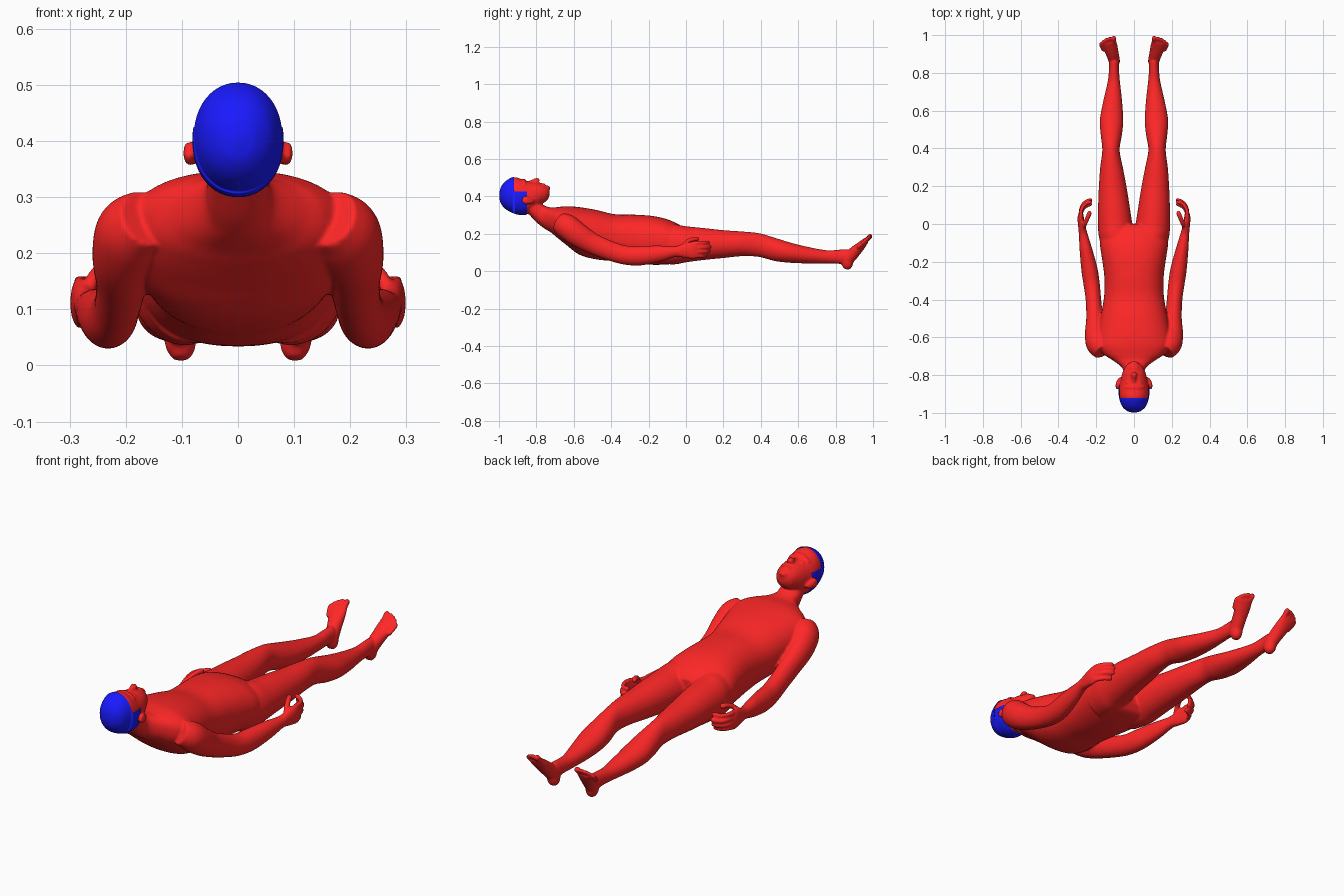
import bpy, bmesh
from math import cos, sin, tau
from mathutils import Vector


def material(name, color):
    m = bpy.data.materials.new(name)
    m.diffuse_color = color
    return m


def spline(pts, steps):
    # Catmull-Rom through (x, y, z, radius_a, radius_b) stations
    p = [Vector(q) for q in pts]
    p = [p[0] * 2 - p[1]] + p + [p[-1] * 2 - p[-2]]
    out = []
    for i in range(1, len(p) - 2):
        a, b, c, d = p[i - 1:i + 3]
        for k in range(steps):
            t = k / steps
            out.append((b * 2 + (c - a) * t + (a * 2 - b * 5 + c * 4 - d) * t * t
                        + (b * 3 - a - c * 3 + d) * t ** 3) * 0.5)
    return out + [p[-2]]


def loft(bm, pts, s=1, axis=None, power=2.0, n=32, steps=5):
    rows = spline([(q[0] * s, *q[1:]) for q in pts], steps)
    pos = [Vector(r[:3]) for r in rows]
    rings = []
    for i, r in enumerate(rows):
        t = axis or (pos[min(i + 1, len(pos) - 1)] - pos[max(i - 1, 0)]).normalized()
        ref = Vector((0, 0, 1)) if abs(t.x) > 0.85 else Vector((1, 0, 0))
        side = (ref - t * ref.dot(t)).normalized()
        nor = t.cross(side)
        ring = []
        for k in range(n):
            c, d = cos(tau * k / n), sin(tau * k / n)
            e = 2 / power
            c = abs(c) ** e * (1 if c > 0 else -1)
            d = abs(d) ** e * (1 if d > 0 else -1)
            ring.append(bm.verts.new(pos[i] + side * c * max(r[3], .001) + nor * d * max(r[4], .001)))
        rings.append(ring)
    for a, b in zip(rings, rings[1:]):
        for k in range(n):
            bm.faces.new((a[k], a[k - 1], b[k - 1], b[k]))
    bm.faces.new(rings[0])
    bm.faces.new(rings[-1][::-1])


def digit(bm, pts, r, s):
    # finger or toe with rounded ends
    path = [(*p, r, r) for p in pts]
    tip = Vector(pts[-1]) + (Vector(pts[-1]) - Vector(pts[-2])).normalized() * r * .8
    loft(bm, path + [(*tip, r * .4, r * .4)], s, n=14, steps=4)


def ball(bm, c, r):
    x, y, z = c
    loft(bm, [(x, y + r[1] * u, z, r[0] * (1 - u * u) ** .5, r[2] * (1 - u * u) ** .5)
              for u in (-1, -.9, -.6, 0, .6, .9, 1)], axis=Y, n=20, steps=3)


def finish(bm, name, mat):
    bmesh.ops.recalc_face_normals(bm, faces=bm.faces)
    for f in bm.faces:
        f.smooth = True
    me = bpy.data.meshes.new(name)
    bm.to_mesh(me)
    bm.free()
    me.materials.append(mat)
    ob = bpy.data.objects.new(name, me)
    bpy.context.collection.objects.link(ob)
    return ob


def sections(rows, grow=0):
    # (y, x centre, half width, z bottom, z top) -> stations
    return [(x, y, (lo + hi) / 2, w + grow, (hi - lo) / 2 + grow) for y, x, w, lo, hi in rows]


Y = Vector((0, 1, 0))
HEAD = [(-.998, 0, .008, .395, .412), (-.99, 0, .033, .365, .445), (-.965, 0, .06, .335, .478),
        (-.92, 0, .076, .311, .501), (-.88, 0, .078, .303, .493), (-.845, 0, .074, .308, .479),
        (-.80, 0, .065, .335, .474), (-.77, 0, .054, .36, .467), (-.745, 0, .039, .375, .455),
        (-.73, 0, .018, .40, .44)]
TORSO = [(-.85, 0, .05, .315, .42), (-.80, 0, .054, .262, .385), (-.76, 0, .064, .23, .352),
         (-.72, 0, .115, .205, .34), (-.69, 0, .16, .18, .342), (-.64, 0, .195, .14, .347),
         (-.57, 0, .192, .088, .342), (-.48, 0, .175, .063, .327), (-.38, 0, .158, .053, .304),
         (-.28, 0, .157, .04, .302), (-.18, 0, .17, .034, .295), (-.10, 0, .18, .036, .277),
         (-.03, 0, .165, .046, .245), (.0, 0, .12, .08, .215)]
LEG = [(-.14, .085, .085, .04, .25), (-.06, .095, .092, .036, .25), (.0, .10, .091, .047, .24),
       (.1, .107, .083, .06, .23), (.2, .113, .073, .07, .219), (.3, .119, .06, .08, .212),
       (.39, .122, .046, .076, .203), (.47, .12, .056, .055, .18), (.55, .119, .062, .045, .155),
       (.65, .113, .05, .041, .13), (.75, .107, .033, .041, .112), (.81, .106, .027, .04, .114),
       (.86, .105, .026, .03, .118)]
ARM = [(.165, -.675, .262, .05, .055), (.19, -.635, .237, .063, .066), (.205, -.58, .195, .055, .064),
       (.208, -.5, .148, .045, .056), (.215, -.4, .107, .041, .052), (.224, -.32, .085, .043, .051),
       (.236, -.24, .083, .043, .052), (.254, -.14, .094, .034, .043), (.268, -.06, .104, .024, .029),
       (.275, -.02, .108, .02, .036), (.282, .03, .112, .017, .046), (.281, .06, .114, .012, .045)]
FOOT = [(.102, .853, .012, .014, .014), (.102, .86, .03, .026, .029), (.105, .868, .065, .03, .033),
        (.113, .896, .097, .033, .032), (.126, .938, .138, .04, .023), (.136, .965, .167, .043, .014)]

red = material("skin_red", (1, .02, .02, 1))
blue = material("hair_blue", (.01, .01, 1, 1))

# body: overlapping lofts fused into one skin
bm = bmesh.new()
loft(bm, sections(HEAD), axis=Y, power=2.1)
loft(bm, sections(TORSO), axis=Y, power=2.3, n=48)
# face
loft(bm, [(0, -.85, .472, .007, .008), (0, -.82, .478, .01, .012), (0, -.797, .483, .016, .016),
          (0, -.786, .478, .014, .010)], n=20)
loft(bm, [(-.052, -.862, .462, .008, .006), (-.025, -.866, .481, .01, .008), (0, -.866, .485, .01, .008),
          (.025, -.866, .481, .01, .008), (.052, -.862, .462, .008, .006)], n=16)
for y in (-.772, -.76):
    ball(bm, (0, y, .463), (.024, .007, .008))
ball(bm, (0, -.74, .444), (.024, .014, .014))

for s in (1, -1):
    ball(bm, (.03 * s, -.842, .464), (.014, .011, .011))
    # ear
    loft(bm, [(.07, -.812, .375, .006, .008), (.079, -.83, .374, .011, .016),
              (.087, -.855, .378, .011, .022), (.089, -.872, .383, .006, .014)], s, n=20)
    # leg and foot
    loft(bm, sections(LEG), s, axis=Y)
    loft(bm, FOOT, s)
    for x, y, z, r in ((.107, .986, .188, .013), (.129, .984, .187, .0095), (.146, .978, .182, .009),
                       (.161, .969, .174, .009), (.174, .957, .163, .009)):
        digit(bm, [(.128 + (x - .128) * .75, y - .04, z - .038), (x, y - .014, z - .014), (x, y, z)], r, s)
    # arm, hand and fingers
    loft(bm, ARM, s)
    for z, y in ((.150, .118), (.127, .128), (.104, .122), (.081, .105)):
        digit(bm, [(.28, .035, z), (.281, y - .05, z), (.262, y - .015, z), (.23, y, z + .004)], .0105, s)
    digit(bm, [(.27, -.02, .125), (.258, .005, .155), (.245, .035, .17), (.235, .06, .172)], .0125, s)

body = finish(bm, "body", red)
rm = body.modifiers.new("fuse", 'REMESH')
rm.mode = 'VOXEL'
rm.voxel_size = .0052
rm.use_smooth_shade = True
sm = body.modifiers.new("soften", 'SMOOTH')
sm.factor = .5
sm.iterations = 6

# hair: slightly larger head shell trimmed at a stepped hairline
bm = bmesh.new()
loft(bm, sections(HEAD, .003), axis=Y, power=2.1, n=48)
for co, no in (((0, 0, .425), (0, 0, 1)), ((0, -.92, 0), Y), ((0, -.85, 0), Y)):
    bmesh.ops.bisect_plane(bm, geom=bm.verts[:] + bm.edges[:] + bm.faces[:], plane_co=co, plane_no=no)
cut = []
for f in bm.faces:
    c = f.calc_center_median()
    if c.y > (-.92 if c.z > .425 else -.85):
        cut.append(f)
bmesh.ops.delete(bm, geom=cut, context='FACES')
finish(bm, "hair", blue)
